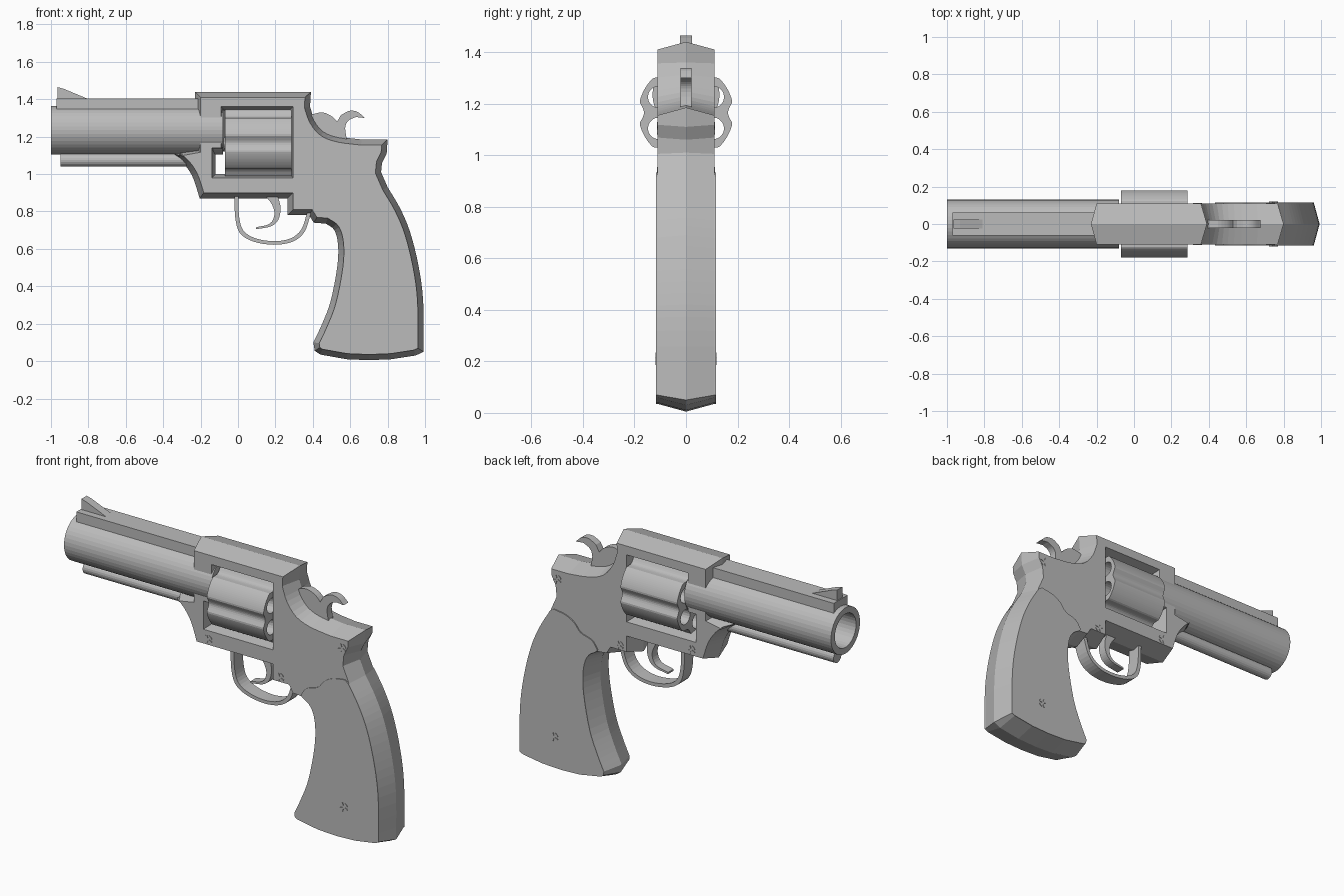
import bpy, bmesh, math
from mathutils import Vector

cube = bpy.data.objects.get("Cube")
if cube:
    bpy.data.objects.remove(cube, do_unlink=True)

steel = bpy.data.materials.new("grey_steel")
steel.use_nodes = True
steel.diffuse_color = (0.5, 0.5, 0.5, 1)
steel.node_tree.nodes["Principled BSDF"].inputs["Base Color"].default_value = (0.5, 0.5, 0.5, 1)


def loft(name, rings):
    """Closed solid through matching rings of 3D points."""
    bm = bmesh.new()
    rows = [[bm.verts.new(p) for p in ring] for ring in rings]
    n = len(rows[0])
    for a, b in zip(rows, rows[1:]):
        for i in range(n):
            j = (i + 1) % n
            bm.faces.new((a[i], a[j], b[j], b[i]))
    bm.faces.new(rows[0])
    bm.faces.new(rows[-1])
    bmesh.ops.recalc_face_normals(bm, faces=bm.faces)
    mesh = bpy.data.meshes.new(name)
    bm.to_mesh(mesh)
    bm.free()
    mesh.materials.append(steel)
    obj = bpy.data.objects.new(name, mesh)
    bpy.context.collection.objects.link(obj)
    return obj


def inset(pts, d):
    """Move a closed outline inward by d with limited mitres."""
    n = len(pts)
    area = sum(pts[i - 1][0] * pts[i][1] - pts[i][0] * pts[i - 1][1] for i in range(n))
    s = 1 if area > 0 else -1
    out = []
    for i in range(n):
        p, a, b = (Vector(q) for q in (pts[i], pts[i - 1], pts[(i + 1) % n]))
        e, f = (p - a).normalized(), (b - p).normalized()
        m = Vector((-e.y - f.y, e.x + f.x)).normalized() * s
        c = max(m.dot(Vector((-e.y, e.x)) * s), 0.6)
        out.append(tuple(p + m * d / c))
    return out


def smooth(pts, steps=4):
    """Catmull-Rom curve through the points."""
    v = [Vector(p) for p in pts]
    v = [v[0] * 2 - v[1]] + v + [v[-1] * 2 - v[-2]]
    out = []
    for a, b, c, d in zip(v, v[1:], v[2:], v[3:]):
        for k in range(steps):
            t = k / steps
            out.append(tuple(0.5 * (2 * b + (c - a) * t + (2 * a - 5 * b + 4 * c - d) * t ** 2
                                    + (3 * b - a - 3 * c + d) * t ** 3)))
    return out + [tuple(pts[-1])]


def at(pts, y):
    return [(x, y, z) for x, z in pts]


def plate(name, pts, y0, y1):
    return loft(name, [at(pts, y0), at(pts, y1)])


def ridged(name, pts, half, d):
    """Slab whose rim comes to a ridge on the centre plane."""
    side = inset(pts, d)
    return loft(name, [at(side, -half), at(pts, 0), at(side, half)])


def circle(r, n, cy=0, cz=0):
    return [(cy + r * math.cos(2 * math.pi * i / n), cz + r * math.sin(2 * math.pi * i / n))
            for i in range(n)]


def rod(name, pts, x0, x1):
    return loft(name, [[(x, y, z) for y, z in pts] for x in (x0, x1)])


def cut(obj, cutter):
    mod = obj.modifiers.new("cut", "BOOLEAN")
    mod.operation, mod.solver, mod.object = "DIFFERENCE", "EXACT", cutter
    bpy.context.view_layer.objects.active = obj
    bpy.ops.object.modifier_apply(modifier=mod.name)
    bpy.data.objects.remove(cutter, do_unlink=True)


# Frame and grip silhouette, clockwise from the top front corner
top = [(-0.23, 1.44), (0.39, 1.44)]
saddle = smooth([(0.385, 1.36), (0.41, 1.29), (0.46, 1.23), (0.54, 1.2), (0.66, 1.185)], 3)
heel = [(0.8, 1.185), (0.795, 1.11), (0.77, 1.06), (0.765, 1.01)]
grip = smooth([(0.8, 0.93), (0.865, 0.82), (0.92, 0.69), (0.965, 0.51), (0.99, 0.32), (0.992, 0.05)])
grip += [(0.95, 0.03), (0.82, 0.01), (0.7, 0.005), (0.58, 0.01), (0.44, 0.035), (0.41, 0.055)]
grip += smooth([(0.403, 0.1), (0.45, 0.2), (0.495, 0.32), (0.53, 0.5), (0.535, 0.62), (0.515, 0.7), (0.47, 0.735)])
belly = [(0.405, 0.74), (0.38, 0.78), (0.265, 0.78), (0.265, 0.87), (-0.205, 0.87)]
nose = smooth([(-0.22, 0.92), (-0.245, 0.99), (-0.285, 1.05), (-0.35, 1.11)], 3) + [(-0.23, 1.14)]
outline = top + saddle + heel + grip + belly + nose
frame = ridged("frame", outline, 0.11, 0.03)

# Cylinder window, narrowing to the centre plane
window = [(-0.09, 1.36), (0.295, 1.36), (0.295, 0.98), (-0.14, 0.98), (-0.14, 1.14), (-0.09, 1.14)]
small = inset(window, 0.02)
big = inset(window, -0.02)
cut(frame, loft("window_cutter", [at(big, -0.22), at(small, 0), at(big, 0.22)]))

# Grip panels
start = len(top + saddle + heel)
seam = smooth([(0.475, 0.775), (0.51, 0.82), (0.58, 0.845), (0.62, 0.89), (0.675, 0.92), (0.75, 0.933)])
panel = inset(outline, 0.03)[start:start + len(grip)] + seam
for side, s in (("left", 1), ("right", -1)):
    plate(side + "_grip_panel", panel, s * 0.105, s * 0.116)

# Cross-slotted screws on both sides
slots = []
for i in range(48):
    a = 2 * math.pi * i / 48
    r = 0.008 if i % 12 in (0, 1, 11) and i % 12 != 6 else 0.025
    slots.append((r * math.cos(a), r * math.sin(a)))
for label, x, z, y in (("front", -0.11, 0.93, 0.113), ("middle", 0.34, 0.835, 0.113),
                       ("rear", 0.73, 1.105, 0.113), ("grip", 0.745, 0.21, 0.119)):
    for side, s in (("left", 1), ("right", -1)):
        plate(f"{side}_{label}_screw", [(x + u, z + v) for u, v in slots], s * 0.1, s * y)

# Barrel with bore, rib, sight and ejector rod
barrel = rod("barrel", circle(0.13, 40, 0, 1.235), -1, -0.08)
cut(barrel, rod("bore_cutter", circle(0.095, 32, 0, 1.235), -1.1, -0.12))
rod("barrel_rib", [(-0.062, 1.34), (0.062, 1.34), (0.062, 1.405), (-0.062, 1.405)], -0.97, -0.2)
plate("front_sight", [(-0.965, 1.39), (-0.965, 1.465), (-0.93, 1.455), (-0.81, 1.405), (-0.81, 1.39)], -0.024, 0.024)
rod("ejector_rod", circle(0.035, 20, 0, 1.075), -0.95, -0.15)

# Fluted cylinder with six chambers
profile = []
for i in range(120):
    d = (i * 3 + 30) % 60 - 30
    r = 0.185 - (0.022 * math.cos(math.radians(d / 13 * 90)) if abs(d) < 13 else 0)
    a = math.radians(i * 3)
    profile.append((r * math.cos(a), 1.165 + r * math.sin(a)))
drum = rod("cylinder", profile, -0.07, 0.285)
for k in range(6):
    a = math.radians(30 + 60 * k)
    hole = circle(0.042, 20, 0.122 * math.cos(a), 1.165 + 0.122 * math.sin(a))
    cut(drum, rod("chamber_cutter", hole, -0.2, 0.4))
rod("cylinder_pin", circle(0.035, 16, 0, 1.165), -0.15, 0.32)

# Trigger guard band
guard = smooth([(-0.018, 0.89), (-0.015, 0.77), (0.01, 0.685), (0.08, 0.64), (0.19, 0.622),
                (0.29, 0.638), (0.355, 0.69), (0.39, 0.79)])
inner = [(0.19 + (x - 0.19) * 0.9, 0.86 + (z - 0.86) * 0.92) for x, z in guard]
plate("trigger_guard", guard + inner[::-1], -0.04, 0.04)

# Trigger
trigger = smooth([(0.21, 0.89), (0.228, 0.82), (0.215, 0.755), (0.175, 0.72), (0.095, 0.705)])
trigger = smooth([(0.14, 0.89), (0.18, 0.84), (0.195, 0.785), (0.17, 0.735), (0.095, 0.715)]) + trigger[::-1]
plate("trigger", trigger, -0.025, 0.025)

# Hammer with curled spur
hammer = [(0.37, 1.22), (0.37, 1.3)] + smooth([(0.4, 1.32), (0.45, 1.33), (0.5, 1.31), (0.53, 1.28)], 3)
hammer += smooth([(0.55, 1.315), (0.595, 1.338), (0.64, 1.332), (0.677, 1.3)])
hammer += smooth([(0.63, 1.305), (0.59, 1.285), (0.573, 1.245), (0.585, 1.17)]) + [(0.45, 1.17)]
plate("hammer", hammer, -0.021, 0.021)
